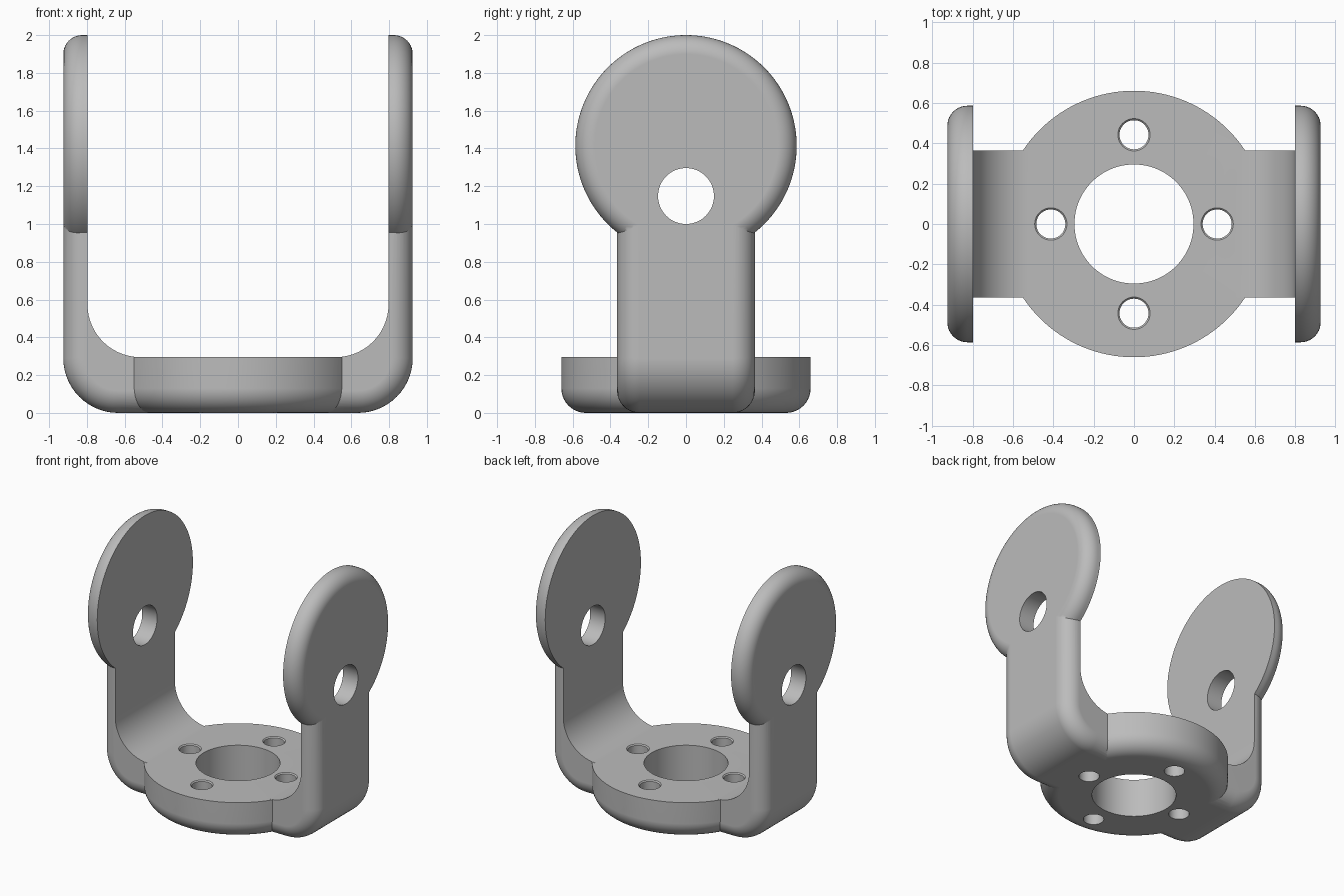
import bpy, bmesh
from math import radians, pi, sin, cos
from mathutils import Matrix, Vector

cube = bpy.data.objects.get("Cube")
if cube:
    bpy.data.objects.remove(cube, do_unlink=True)

grey = bpy.data.materials.new("plain_grey")
grey.use_nodes = True
COLOUR = (0.5, 0.5, 0.5, 1)
grey.diffuse_color = COLOUR
grey.node_tree.nodes["Principled BSDF"].inputs["Base Color"].default_value = COLOUR

# Main sizes
HALF_W, INNER, OUTER = 0.365, 0.797, 0.925
BASE_R, BASE_H = 0.66, 0.295
EAR_R, EAR_Z = 0.586, 1.414


def finish(bm, name):
    bmesh.ops.recalc_face_normals(bm, faces=bm.faces)
    mesh = bpy.data.meshes.new(name)
    bm.to_mesh(mesh)
    bm.free()
    mesh.materials.append(grey)
    obj = bpy.data.objects.new(name, mesh)
    bpy.context.collection.objects.link(obj)
    return obj


def disc(name, radius, low, high, matrix=None, rounding=0, sides=96, flare=0):
    """Cylinder along local z; its low rim can be rounded, its high rim flared."""
    bm = bmesh.new()
    bmesh.ops.create_cone(bm, cap_ends=True, segments=sides, radius1=radius,
                          radius2=radius, depth=high - low,
                          matrix=Matrix.Translation((0, 0, (low + high) / 2)))
    if rounding:
        rim = [e for e in bm.edges if all(v.co.z < low + 0.001 for v in e.verts)]
        bmesh.ops.bevel(bm, geom=rim, offset=rounding, segments=10,
                        profile=0.5, affect='EDGES')
    if flare:
        cap = [f for f in bm.faces if f.normal.z > 0.9]
        top = bmesh.ops.extrude_face_region(bm, geom=cap)["geom"]
        bmesh.ops.delete(bm, geom=cap, context='FACES_ONLY')
        for v in (g for g in top if isinstance(g, bmesh.types.BMVert)):
            v.co.x *= 1 + flare / radius
            v.co.y *= 1 + flare / radius
            v.co.z += flare
    if matrix:
        bm.transform(matrix)
    return finish(bm, name)


def arc(cx, cz, r, start, end, steps=14):
    angles = [radians(start + (end - start) * i / steps) for i in range(steps + 1)]
    return [(cx + r * cos(a), cz + r * sin(a)) for a in angles]


def combine(target, tool, operation):
    mod = target.modifiers.new(operation.lower(), 'BOOLEAN')
    mod.operation, mod.solver, mod.object = operation, 'EXACT', tool
    bpy.context.view_layer.objects.active = target
    bpy.ops.object.modifier_apply(modifier=mod.name)
    bpy.data.objects.remove(tool, do_unlink=True)


# U-shaped strap: half outline in x and z, mirrored, then extruded across y
R_OUT, R_IN, TOP = 0.29, 0.28, 1.2
outside = arc(OUTER - R_OUT, R_OUT, R_OUT, -90, 0) + [(OUTER, TOP)]
inside = [(INNER, TOP)] + arc(INNER - R_IN, BASE_H + R_IN, R_IN, 0, -90)
right_half = outside + inside
outline = right_half + [(-x, z) for x, z in reversed(right_half)]
bm = bmesh.new()
face = bm.faces.new([bm.verts.new((x, -HALF_W, z)) for x, z in outline])
grown = bmesh.ops.extrude_face_region(bm, geom=[face])["geom"]
bmesh.ops.translate(bm, vec=(0, 2 * HALF_W, 0),
                    verts=[g for g in grown if isinstance(g, bmesh.types.BMVert)])


def is_outer(v):
    x, z = abs(v.co.x), v.co.z
    centre = Vector((OUTER - R_OUT, R_OUT))
    on_arc = abs((Vector((x, z)) - centre).length - R_OUT) < 0.001
    return x > OUTER - 0.001 or z < 0.001 or (on_arc and z < R_OUT)


rims = [e for e in bm.edges if all(is_outer(v) for v in e.verts)
        and abs(e.verts[0].co.y - e.verts[1].co.y) < 0.001]
bmesh.ops.bevel(bm, geom=rims, offset=0.118, segments=10, profile=0.5, affect='EDGES')
bracket = finish(bm, "bracket")

# Round base plate
combine(bracket, disc("base_plate", BASE_R, 0, BASE_H, rounding=0.13, sides=128), 'UNION')

# Round ears, rounded on their outward side
for side in (-1, 1):
    turn = Matrix.Translation((0, 0, EAR_Z)) @ Matrix.Rotation(-side * pi / 2, 4, 'Y')
    ear = disc("ear", EAR_R, -OUTER, -INNER, turn, rounding=0.1, sides=128)
    combine(bracket, ear, 'UNION')

# Pivot hole through both ears
across = Matrix.Translation((0, 0, 1.148)) @ Matrix.Rotation(pi / 2, 4, 'Y')
combine(bracket, disc("pivot_cutter", 0.148, -1.2, 1.2, across, sides=64), 'DIFFERENCE')

# Centre hole and four screw holes with slightly eased rims
combine(bracket, disc("centre_cutter", 0.295, -0.2, 0.5), 'DIFFERENCE')
for x, y in ((0.412, 0), (-0.412, 0), (0, 0.442), (0, -0.442)):
    place = Matrix.Translation((x, y, 0))
    hole = disc("screw_cutter", 0.072, -0.2, BASE_H - 0.008, place, sides=48, flare=0.016)
    combine(bracket, hole, 'DIFFERENCE')

# Smooth shading with crisp edges
bpy.ops.object.select_all(action='DESELECT')
bracket.select_set(True)
bpy.context.view_layer.objects.active = bracket
bpy.ops.object.shade_smooth_by_angle(angle=radians(30))
weighted = bracket.modifiers.new("weighted_normals", 'WEIGHTED_NORMAL')
weighted.keep_sharp = True
